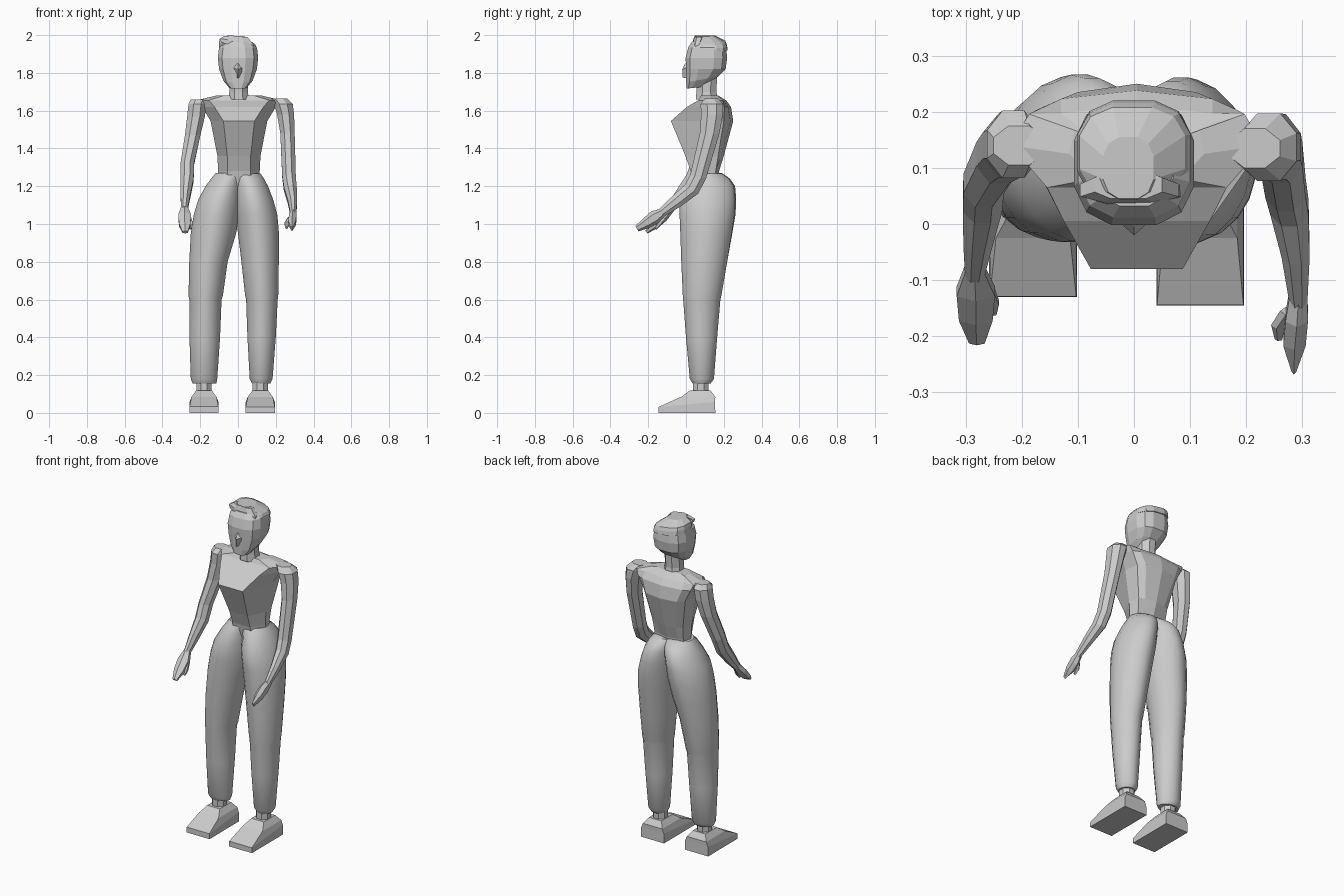
import bpy, math


def skin(name, rings, smooth=None):
    """Bridge rings of points into a capped shell."""
    n = len(rings[0])
    verts = [p for r in rings for p in r]
    faces = [(i * n + j, i * n + (j + 1) % n, (i + 1) * n + (j + 1) % n, (i + 1) * n + j)
             for i in range(len(rings) - 1) for j in range(n)]
    faces += [tuple(reversed(range(n))), tuple(range(len(verts) - n, len(verts)))]
    me = bpy.data.meshes.new(name)
    me.from_pydata(verts, [], faces)
    ob = bpy.data.objects.new(name, me)
    bpy.context.collection.objects.link(ob)
    bpy.ops.object.select_all(action='DESELECT')
    ob.select_set(True)
    bpy.context.view_layer.objects.active = ob
    bpy.ops.object.mode_set(mode='EDIT')
    bpy.ops.mesh.select_all(action='SELECT')
    bpy.ops.mesh.normals_make_consistent(inside=False)
    bpy.ops.object.mode_set(mode='OBJECT')
    if smooth:
        bpy.ops.object.shade_smooth_by_angle(angle=math.radians(smooth))
    return ob


def loft(name, sections, n, smooth=None, power=1.0):
    """Sections: centre x, y, z, half width, half depth, tilt in degrees, slope along x."""
    def pw(v):
        return math.copysign(abs(v) ** power, v)
    k = 1 / math.cos(math.pi / n) ** power
    rings = []
    for s in sections:
        x, y, z, a, b, tilt, slope = (list(s) + [0, 0])[:7]
        f = math.radians(tilt)
        ring = []
        for i in range(n):
            t = 2 * math.pi * (i + 0.5) / n
            u, v = a * k * pw(math.cos(t)), b * k * pw(math.sin(t))
            ring.append((x + u, y + v * math.cos(f), z + v * math.sin(f) + slope * u))
        rings.append(ring)
    return skin(name, rings, smooth)


# Trouser legs: z, inner x, outer x, front y, back y
left_leg = [(.155, .075, .17, .035, .13), (.18, .062, .183, .02, .148), (.4, .05, .2, 0, .165),
            (.6, .043, .21, -.015, .182), (.62, .038, .213, -.017, .187), (.8, .018, .216, -.025, .218),
            (.95, 0, .217, -.03, .242), (1.05, -.012, .208, -.034, .257), (1.13, -.018, .186, -.034, .261),
            (1.2, -.022, .159, -.006, .254), (1.24, -.03, .138, .015, .228), (1.268, -.05, .118, .035, .19)]
right_leg = [(.155, .115, .24, .035, .13), (.18, .11, .25, .02, .148), (.4, .095, .257, 0, .165),
             (.6, .087, .258, -.015, .182), (.62, .08, .262, -.017, .187), (.8, .055, .258, -.025, .218),
             (.95, .01, .25, -.03, .245), (1.05, -.008, .234, -.032, .262), (1.13, -.016, .21, -.03, .266),
             (1.2, -.022, .172, -.004, .26), (1.24, -.03, .143, .015, .233), (1.27, -.05, .118, .035, .19)]
for side, sgn, leg, foot_x, toe in (("left", 1, left_leg, .118, -.145), ("right", -1, right_leg, -.18, -.13)):
    loft(side + "_trouser_leg",
         [(sgn * (i + o) / 2, (f + b) / 2, z, (o - i) / 2, (b - f) / 2) for z, i, o, f, b in leg],
         20, 35, 1.08)
    # Ankle and wedge shoe
    loft(side + "_ankle", [(foot_x, .078, .09, .04, .042), (foot_x, .078, .2, .04, .042)], 8)
    mid, half = (toe + .155) / 2, (.155 - toe) / 2
    loft(side + "_shoe", [(foot_x, mid, 0, .078, half), (foot_x, mid, .045, .077, half, 5),
                          (foot_x, .065, .085, .066, .09), (foot_x, .075, .118, .042, .055)], 4)

# Torso: z, front half width and y, side half width and y, back half width and y
torso = [(1.2, .06, .04, .108, .1, .06, .165), (1.28, .06, .025, .11, .1, .06, .175),
         (1.36, .062, -.003, .114, .1, .068, .2), (1.545, .082, -.08, .15, .11, .105, .25),
         (1.62, .13, .005, .195, .13, .135, .238), (1.655, .16, .065, .225, .14, .135, .212),
         (1.68, .08, .08, .12, .125, .08, .17)]
rings = []
for z, wf, yf, ws, ys, wb, yb in torso:
    half = [(wf, yf), (ws, ys), ((ws + wb) / 2 + .012, (ys + yb) / 2 + .02), (wb, yb - .015)]
    rings.append([(.005 + x, y, z) for x, y in half] + [(.005, yb, z)] +
                 [(.005 - x, y, z) for x, y in reversed(half)])
skin("torso", rings)

# Arms, bent forward at the elbow, with mitten hands and thumbs
loft("left_arm", [(.215, .135, 1.665, .045, .035), (.24, .137, 1.635, .05, .06), (.252, .138, 1.58, .045, .058),
                  (.262, .125, 1.48, .038, .052), (.27, .064, 1.25, .036, .043, -15),
                  (.277, .03, 1.185, .034, .042, -35), (.288, -.05, 1.12, .025, .035, -48),
                  (.293, -.135, 1.055, .016, .023, -50)], 8)
loft("left_hand", [(.293, -.125, 1.06, .016, .02, -60), (.29, -.165, 1.035, .02, .032, -60),
                   (.286, -.21, 1.005, .02, .026, -60), (.285, -.26, .975, .004, .014, -60)], 6)
loft("left_thumb", [(.275, -.155, 1.03, .012, .012, -60), (.258, -.18, 1.005, .011, .011, -60),
                    (.258, -.205, .98, .006, .006, -60)], 5)
loft("right_arm", [(-.205, .14, 1.66, .045, .035), (-.215, .142, 1.635, .047, .06), (-.222, .14, 1.57, .047, .057),
                   (-.24, .124, 1.47, .041, .052), (-.268, .072, 1.32, .036, .044, -15),
                   (-.27, .035, 1.235, .035, .041, -35), (-.278, -.03, 1.15, .026, .034, -48),
                   (-.284, -.09, 1.075, .017, .022, -50)], 8)
loft("right_hand", [(-.284, -.08, 1.085, .017, .02, -50), (-.282, -.12, 1.04, .034, .024, -50),
                    (-.282, -.165, .995, .03, .02, -48), (-.28, -.21, .957, .014, .008, -48)], 6)
loft("right_thumb", [(-.262, -.115, 1.035, .012, .012, -50), (-.252, -.14, 1.005, .011, .011, -50),
                     (-.25, -.16, .975, .005, .005, -50)], 5)

# Neck and faceted head
loft("neck", [(.003, .11, 1.66, .055, .058), (.003, .108, 1.7, .049, .053), (.003, .11, 1.79, .049, .055)], 8)
loft("head", [(0, .052, 1.722, .046, .05, 6), (0, .085, 1.765, .078, .085, 10), (0, .105, 1.82, .1, .105),
              (0, .108, 1.88, .107, .11), (0, .112, 1.935, .1, .1), (0, .112, 1.965, .07, .08)], 12, None, .75)
# Wedge nose
skin("nose", [[(-.008, .02, 1.77), (0, -.018, 1.775), (.008, .02, 1.77)],
              [(-.036, .012, 1.83), (0, -.02, 1.818), (.036, .012, 1.83)],
              [(-.012, .012, 1.85), (0, -.005, 1.85), (.012, .012, 1.85)]])
# Swept hair cap
loft("hair", [(0, .13, 1.922, .1, .09, 0, -.1), (0, .126, 1.945, .101, .09, 0, -.15),
              (-.003, .128, 1.965, .094, .08, 0, -.15), (-.01, .1, 1.996, .045, .055, 0, -.06)], 12, None, .75)
# Forelock ridge above the brow
loft("forelock", [(0, .06, 1.935, .088, .025, 0, -.3), (-.008, .06, 1.968, .088, .022, 0, -.16),
                  (-.01, .07, 1.993, .06, .025, 0, -.05)], 8, None, .75)
